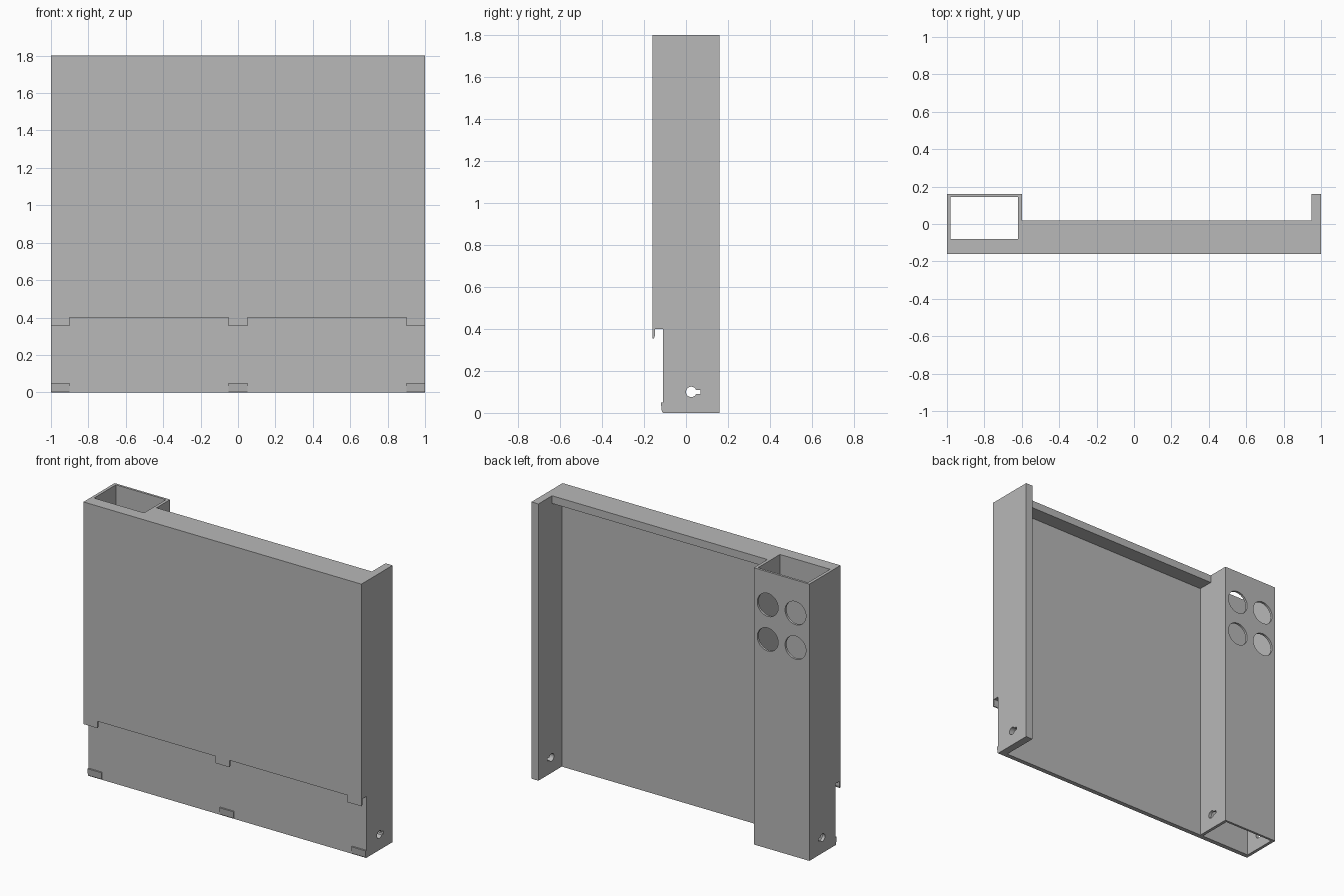
import bpy
import bmesh
from math import cos, sin, pi, asin
from mathutils import Vector

if "Cube" in bpy.data.objects:
    bpy.data.objects.remove(bpy.data.objects["Cube"], do_unlink=True)

grey = bpy.data.materials.new("plain grey")
grey.use_nodes = True
grey.diffuse_color = (0.48, 0.48, 0.48, 1)
grey.node_tree.nodes["Principled BSDF"].inputs["Base Color"].default_value = grey.diffuse_color


def prism(name, profile, start, end, axis="x"):
    """Extrude a flat profile along an axis: (y, z) along x, or (x, z) along y."""
    bm = bmesh.new()
    place = (lambda p: (start, p[0], p[1])) if axis == "x" else (lambda p: (p[0], start, p[1]))
    face = bm.faces.new([bm.verts.new(place(p)) for p in profile])
    new = bmesh.ops.extrude_face_region(bm, geom=[face])["geom"]
    move = Vector((end - start, 0, 0)) if axis == "x" else Vector((0, end - start, 0))
    bmesh.ops.translate(bm, vec=move, verts=[v for v in new if isinstance(v, bmesh.types.BMVert)])
    bmesh.ops.recalc_face_normals(bm, faces=bm.faces)
    mesh = bpy.data.meshes.new(name)
    bm.to_mesh(mesh)
    bm.free()
    mesh.materials.append(grey)
    obj = bpy.data.objects.new(name, mesh)
    bpy.context.collection.objects.link(obj)
    return obj


def box(name, x, y, z):
    profile = [(y[0], z[0]), (y[1], z[0]), (y[1], z[1]), (y[0], z[1])]
    return prism(name, profile, x[0], x[1])


def cut(target, cutters):
    """Subtract the cutters, bake the result and remove the cutters."""
    for c in cutters:
        c.hide_render = True
        mod = target.modifiers.new("cut", "BOOLEAN")
        mod.operation, mod.solver, mod.object = "DIFFERENCE", "EXACT", c
    graph = bpy.context.evaluated_depsgraph_get()
    baked = bpy.data.meshes.new_from_object(target.evaluated_get(graph))
    target.modifiers.clear()
    target.data = baked
    for c in cutters:
        bpy.data.objects.remove(c, do_unlink=True)


def arc(cx, cz, r, a0, a1, n):
    return [(cx + r * cos(a0 + (a1 - a0) * i / n), cz + r * sin(a0 + (a1 - a0) * i / n))
            for i in range(n + 1)]


FRONT, STEP, SKIN, BACK = -0.16, -0.11, -0.08, 0.16
TOP, LEDGE = 1.8, 0.4

# Block with the stepped-back lower front
body = prism("panel_body", [(STEP, 0), (BACK, 0), (BACK, TOP), (FRONT, TOP),
                            (FRONT, LEDGE), (STEP, LEDGE)], -1, 1)

# Rear recess under the top rail, rail setback and hollow channel
cutters = [
    box("recess_cutter", (-0.6, 0.95), (SKIN, 0.3), (-0.1, TOP - 0.05)),
    box("rail_cutter", (-0.6, 0.95), (0.02, 0.3), (1.6, 2)),
    box("channel_cutter", (-0.98, -0.62), (SKIN, 0.145), (-0.1, 2)),
]

# Keyhole slots through every side wall
half = asin(0.4)
keyhole = arc(0.025, 0.1, 0.025, half, 2 * pi - half, 24) + [(0.068, 0.09), (0.068, 0.11)]
cutters.append(prism("keyhole_cutter", keyhole, -1.2, 1.2))

# Four round openings in the back of the channel
for x in (-0.9, -0.7):
    for z in (1.36, 1.585):
        circle = arc(x, z, 0.075, 0, 2 * pi, 40)[:-1]
        cutters.append(prism("opening_cutter", circle, 0.1, 0.3, "y"))
cut(body, cutters)

# Hanging hooks below the ledge and catches along the bottom edge
hook = [(FRONT, LEDGE), (FRONT, 0.355), (-0.153, 0.355), (-0.147, 0.37), (-0.147, LEDGE)]
catch = [(STEP, 0), (-0.115, 0.008), (-0.12, 0.05), (STEP, 0.05)]
for side, x in (("right", -1), ("middle", -0.05), ("left", 0.9)):
    prism("upper_hook_" + side, hook, x, x + 0.1)
    prism("lower_catch_" + side, catch, x, x + 0.1)
